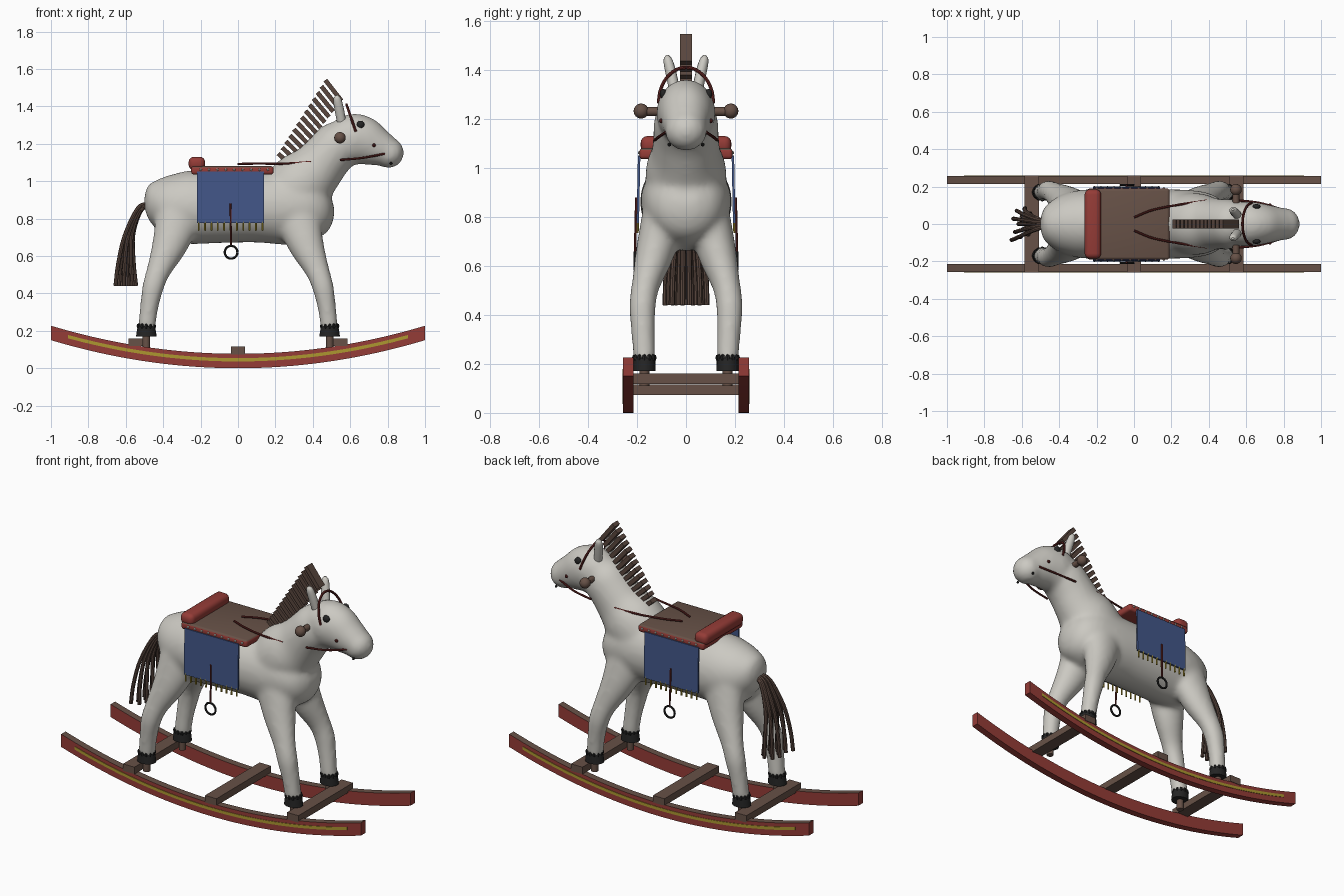
import bpy, bmesh, math
from mathutils import Vector, Matrix

if "Cube" in bpy.data.objects:
    bpy.data.objects.remove(bpy.data.objects["Cube"])

def mat(name, *c):
    m = bpy.data.materials.new(name)
    m.diffuse_color = (*c, 1)
    m.use_nodes = True
    m.node_tree.nodes["Principled BSDF"].inputs["Base Color"].default_value = m.diffuse_color
    return m

GREY = mat("dapple grey", .60, .585, .54)
RED = mat("red paint", .30, .045, .038)
BROWN = mat("brown wood", .135, .083, .063)
HAIR = mat("hair brown", .10, .062, .048)
BLUE = mat("blue cloth", .055, .095, .25)
GOLD = mat("gold", .42, .31, .03)
BLACK = mat("black", .018, .018, .018)
STRAP = mat("dark red leather", .13, .02, .018)

def finish(name, bm, *mats, angle=40):
    bmesh.ops.recalc_face_normals(bm, faces=bm.faces)
    me = bpy.data.meshes.new(name)
    for f in bm.faces:
        f.smooth = True
    bm.to_mesh(me)
    bm.free()
    me.set_sharp_from_angle(angle=math.radians(angle))
    for m in mats:
        me.materials.append(m)
    ob = bpy.data.objects.new(name, me)
    bpy.context.collection.objects.link(ob)
    return ob

def spline(rows, n=6):
    """Catmull-Rom through tuples of any length."""
    v = [Vector(r) for r in rows]
    v = [v[0] * 2 - v[1]] + v + [v[-1] * 2 - v[-2]]
    out = []
    for i in range(1, len(v) - 2):
        a, b, c, d = v[i - 1:i + 3]
        for k in range(n):
            t = k / n
            out.append(.5 * (2 * b + (c - a) * t + (2 * a - 5 * b + 4 * c - d) * t**2
                             + (3 * b - a - 3 * c + d) * t**3))
    return out + [v[-2]]

def loft(bm, rows, ref=(0, 1, 0), seg=12):
    """Rows of (x, y, z, radius across, radius along ref)."""
    p = [Vector(r[:3]) for r in rows]
    rings = []
    for i, r in enumerate(rows):
        t = (p[min(i + 1, len(p) - 1)] - p[max(i - 1, 0)]).normalized()
        s = Vector(ref)
        s = (s - t * s.dot(t)).normalized()
        u = t.cross(s)
        rings.append([bm.verts.new(p[i] + s * r[4] * math.cos(a) + u * r[3] * math.sin(a))
                      for a in (2 * math.pi * k / seg for k in range(seg))])
    for a, b in zip(rings, rings[1:]):
        for k in range(seg):
            bm.faces.new((a[k], a[(k + 1) % seg], b[(k + 1) % seg], b[k]))
    bm.faces.new(rings[0])
    bm.faces.new(rings[-1])

def tube(bm, pts, r, ref=(0, 1, 0), seg=8, n=6):
    loft(bm, [(*q, r, r) for q in spline(pts, n)], ref, seg)

def ball(bm, c, r, seg=16):
    r = (r, r, r) if isinstance(r, (int, float)) else r
    bmesh.ops.create_uvsphere(bm, u_segments=seg, v_segments=seg // 2, radius=1,
                              matrix=Matrix.Translation(c) @ Matrix.Diagonal((*r, 1)))

def box(bm, c, size, rot=Matrix()):
    return bmesh.ops.create_cube(bm, size=1, matrix=Matrix.Translation(c) @ rot @ Matrix.Diagonal((*size, 1)))

SIDES = (-1, 1)

# Horse body: overlapping lofts fused by remesh and smoothed
bm = bmesh.new()
body = [(-.5, .87, .03, .03), (-.48, .872, .09, .085), (-.44, .875, .13, .125), (-.38, .87, .165, .158),
        (-.28, .86, .195, .183), (-.1, .862, .193, .187), (.1, .862, .19, .186), (.28, .86, .2, .183),
        (.4, .865, .175, .165), (.47, .88, .12, .12), (.505, .89, .04, .05)]
neck = [(.22, .86, .17, .16), (.34, .985, .175, .165), (.42, 1.065, .147, .14), (.475, 1.13, .135, .134),
        (.54, 1.2, .13, .128), (.59, 1.25, .10, .1)]
head = [(.48, 1.25, .05, .06), (.52, 1.24, .1, .1), (.6, 1.228, .135, .12), (.67, 1.215, .132, .113),
        (.74, 1.185, .107, .098), (.8, 1.16, .083, .085)]
for part in (body, neck, head):
    loft(bm, spline([(x, 0, z, a, b) for x, z, a, b in part], 4), seg=32)
ball(bm, (.805, 0, 1.152), (.083, .087, .083), 24)
leg = [(.31, .09, .83, .13, .085), (.365, .125, .66, .096, .08), (.425, .165, .52, .065, .058),
       (.455, .178, .43, .058, .055), (.474, .175, .33, .05, .049), (.49, .17, .21, .047, .046)]
for sx in SIDES:
    for sy in SIDES:
        loft(bm, spline([(x * sx, y * sy, z, a, b) for x, y, z, a, b in leg], 4), seg=24)
horse = finish("horse_body", bm, GREY)
rm = horse.modifiers.new("fuse", 'REMESH')
rm.mode, rm.voxel_size, rm.use_smooth_shade = 'VOXEL', .013, True
sm = horse.modifiers.new("soften", 'SMOOTH')
sm.factor, sm.iterations = .5, 14

# Ears
bm = bmesh.new()
for s in SIDES:
    loft(bm, spline([(.555, .045 * s, 1.31, .024, .022), (.54, .062 * s, 1.39, .025, .022),
                     (.53, .074 * s, 1.44, .02, .018), (.528, .077 * s, 1.46, .006, .006)]))
finish("ears", bm, GREY)

# Hooves and the pegs below them
hoof, peg = bmesh.new(), bmesh.new()
for sx in SIDES:
    for sy in SIDES:
        x, y = .49 * sx, .17 * sy
        loft(hoof, [(x, y, .17, .055, .046), (x, y, .225, .047, .044)], seg=24)
        for k in range(12):
            a = k * math.pi / 6
            ball(hoof, (x + .042 * math.cos(a), y + .04 * math.sin(a), .225), (.01, .01, .015), 8)
        loft(peg, [(x, y, .11, .02, .02), (x, y, .175, .02, .02)])
finish("hooves", hoof, BLACK)
finish("hoof_pegs", peg, BROWN)

# Rockers with brown top edge, and gold stripe on the outer side
def arc_bar(bm, xe, z0, z1, y0, y1, n=40):
    prev = None
    for i in range(n + 1):
        x = -xe + 2 * xe * i / n
        d = .15 * x * x
        ring = [bm.verts.new((x, y, z + d)) for y, z in ((y0, z0), (y1, z0), (y1, z1), (y0, z1))]
        if prev:
            for k in range(4):
                bm.faces.new((prev[k], prev[(k + 1) % 4], ring[(k + 1) % 4], ring[k]))
        if i in (0, n):
            bm.faces.new(ring)
        prev = ring

rock, stripe = bmesh.new(), bmesh.new()
for s in SIDES:
    arc_bar(rock, 1, 0, .077, .215 * s, .257 * s)
    arc_bar(stripe, .91, .036, .054, .256 * s, .26 * s)
bmesh.ops.recalc_face_normals(rock, faces=rock.faces)
for f in rock.faces:
    f.material_index = int(f.normal.z > .7)
finish("rockers", rock, RED, BROWN)
finish("rocker_stripes", stripe, GOLD)

# Cross bars
bm = bmesh.new()
for x, z in ((-.547, .139), (0, .095), (.547, .139)):
    box(bm, (x, 0, z), (.076, .52, .042))
finish("cross_bars", bm, BROWN)

# Saddle: red rounded pad with brown top, cantle roll and studs
bm = bmesh.new()
box(bm, (-.03, 0, 1.058), (.44, .38, .045))
bmesh.ops.bevel(bm, geom=bm.edges[:], offset=.014, segments=3, affect='EDGES', profile=.5)
bmesh.ops.recalc_face_normals(bm, faces=bm.faces)
for f in bm.faces:
    f.material_index = int(f.normal.z > .6)
finish("seat", bm, RED, BROWN)
bm = bmesh.new()
box(bm, (-.22, 0, 1.095), (.088, .37, .07))
bmesh.ops.bevel(bm, geom=bm.edges[:], offset=.028, segments=4, affect='EDGES', profile=.5)
finish("cantle", bm, RED)
bm = bmesh.new()
for s in SIDES:
    for i in range(9):
        ball(bm, (-.2 + .045 * i, .19 * s, 1.062), .007, 8)
finish("saddle_studs", bm, GREY)

# Blanket sides with fringe, stirrup straps and rings
cloth, fringe, strap, ring = (bmesh.new() for _ in range(4))
for s in SIDES:
    box(cloth, (-.04, .194 * s, .913), (.36, .01, .275), Matrix.Rotation(.02 * s, 4, 'X'))
    for i in range(11):
        x = -.21 + .034 * i
        tube(fringe, [(x, .197 * s, .785), (x, .198 * s, .735)], .005, n=1)
    tube(strap, [(-.04, .203 * s, .88), (-.037, .208 * s, .655)], .005, n=1)
    pts = [(-.037 + .034 * math.cos(a), .209 * s, .62 + .034 * math.sin(a), .006, .006)
           for a in (k * math.pi / 12 for k in range(25))]
    loft(ring, pts, seg=8)
finish("blanket", cloth, BLUE)
finish("blanket_fringe", fringe, GOLD)
finish("stirrup_straps", strap, STRAP)
finish("stirrup_rings", ring, BLACK)

# Handle with end knobs
bm = bmesh.new()
tube(bm, [(.545, -.185, 1.23), (.545, .185, 1.23)], .018, ref=(1, 0, 0), seg=16, n=1)
for s in SIDES:
    ball(bm, (.545, .183 * s, 1.232), .031)
finish("handle", bm, BROWN)

# Eyes, nostrils and bridle studs
bm, studs = bmesh.new(), bmesh.new()
for s in SIDES:
    ball(bm, (.655, .093 * s, 1.302), (.021, .014, .021))
    ball(bm, (.785, .07 * s, 1.207), .009, 8)
    ball(bm, (.818, .068 * s, 1.095), .008, 8)
    ball(studs, (.727, .1 * s, 1.192), .01, 8)
finish("eyes_and_nostrils", bm, BLACK)
finish("bridle_studs", studs, STRAP)

# Bridle: headband arch, cheek straps, reins
bm = bmesh.new()
tube(bm, [(.63 - .05 * math.sin(a), .112 * math.cos(a), 1.265 + .145 * math.sin(a))
          for a in (k * math.pi / 10 for k in range(11))], .007, ref=(1, 0, 0), n=2)
for s in SIDES:
    tube(bm, [(.545, .128 * s, 1.113), (.67, .113 * s, 1.125), (.785, .08 * s, 1.147)], .006)
    tube(bm, [(0, .035 * s, 1.092), (.1, .075 * s, 1.094), (.25, .105 * s, 1.094), (.39, .125 * s, 1.104)], .006)
finish("bridle_and_reins", bm, STRAP)

# Mane: row of upright tufts along the crest
bm = bmesh.new()
for i in range(13):
    t = i / 12
    box(bm, (.25 + .26 * t, 0, 1.115 + .37 * t), (.024, .05, .095 + .045 * t),
        Matrix.Rotation(-math.radians(47 - 9 * t), 4, 'Y'))
finish("mane", bm, HAIR)

# Tail: fanned strands
bm = bmesh.new()
for i in range(13):
    u = i / 6 - 1
    k = (i * 5 % 13) / 12
    y, dx = .085 * u, .11 * k
    tube(bm, [(-.475, .15 * y, .88), (-.535 + .1 * dx, .4 * y, .855 - .2 * dx), (-.605 + .4 * dx, .75 * y, .71),
              (-.64 + .75 * dx, .95 * y, .56), (-.655 + dx, y, .44)], .011, n=5)
finish("tail", bm, HAIR)
